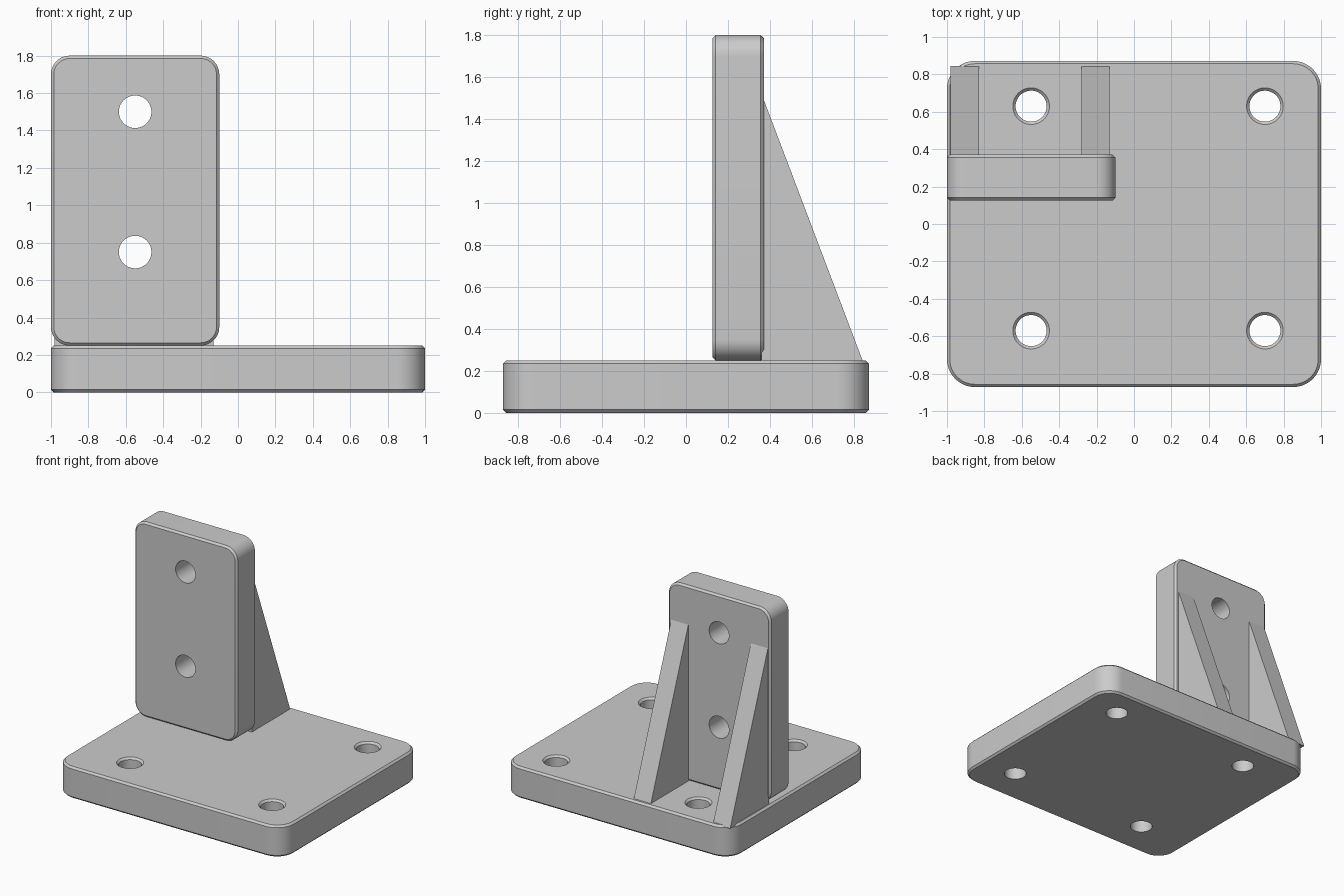
import bpy, bmesh, math
from mathutils import Matrix, Vector

if "Cube" in bpy.data.objects:
    bpy.data.objects.remove(bpy.data.objects["Cube"], do_unlink=True)

grey = bpy.data.materials.new("plain_grey")
grey.use_nodes = True
colour = (0.6, 0.6, 0.6, 1)
grey.diffuse_color = colour
grey.node_tree.nodes["Principled BSDF"].inputs["Base Color"].default_value = colour

UPRIGHT = Matrix.Rotation(math.radians(90), 4, "X")  # plate lying flat -> facing front


def loft(name, rings, matrix=Matrix.Identity(4)):
    """Closed solid through matching rings of points, capped at both ends."""
    bm = bmesh.new()
    loops = [[bm.verts.new(p) for p in ring] for ring in rings]
    for a, b in zip(loops, loops[1:]):
        for i in range(len(a)):
            j = (i + 1) % len(a)
            bm.faces.new((a[i], a[j], b[j], b[i]))
    bm.faces.new(loops[0][::-1])
    bm.faces.new(loops[-1])
    bmesh.ops.recalc_face_normals(bm, faces=bm.faces)
    mesh = bpy.data.meshes.new(name)
    bm.to_mesh(mesh)
    bm.free()
    mesh.transform(matrix)
    mesh.materials.append(grey)
    obj = bpy.data.objects.new(name, mesh)
    bpy.context.collection.objects.link(obj)
    return obj


def rounded_ring(w, d, r, z, steps=12):
    pts = []
    for k, (sx, sy) in enumerate([(1, 1), (-1, 1), (-1, -1), (1, -1)]):
        for s in range(steps + 1):
            a = math.pi / 2 * (k + s / steps)
            pts.append((sx * (w / 2 - r) + r * math.cos(a),
                        sy * (d / 2 - r) + r * math.sin(a), z))
    return pts


def plate(name, w, d, h, r, c, matrix):
    """Rounded plate with chamfered rims, centred on its own middle."""
    return loft(name, [rounded_ring(w - 2 * i, d - 2 * i, r - i, z) for i, z in
                       ((c, -h / 2), (0, c - h / 2), (0, h / 2 - c), (c, h / 2))], matrix)


def drill(obj, profile, matrix, n=48):
    """Cut a round hole whose (radius, height) profile runs along local z."""
    rings = [[(r * math.cos(math.tau * i / n), r * math.sin(math.tau * i / n), z)
              for i in range(n)] for r, z in profile]
    cutter = loft("hole_cutter", rings, matrix)
    cutter.hide_render = True
    mod = obj.modifiers.new("hole", "BOOLEAN")
    mod.operation, mod.solver, mod.object = "DIFFERENCE", "EXACT", cutter
    bpy.context.view_layer.objects.active = obj
    bpy.ops.object.modifier_apply(modifier=mod.name)
    bpy.data.objects.remove(cutter, do_unlink=True)


def smooth(obj):
    bpy.ops.object.select_all(action="DESELECT")
    obj.select_set(True)
    bpy.context.view_layer.objects.active = obj
    bpy.ops.object.shade_smooth_by_angle(angle=math.radians(30))


# Base plate with four countersunk bolt holes
base = plate("base_plate", 2, 1.744, 0.25, 0.15, 0.015,
             Matrix.Translation((0, 0, 0.125)))
for x in (-0.55, 0.7):
    for y in (-0.57, 0.63):
        drill(base, [(0.083, -0.1), (0.083, 0.235), (0.098, 0.25), (0.098, 0.3)],
              Matrix.Translation((x, y, 0)))
smooth(base)

# Upright plate with two through holes
upright = plate("upright_plate", 0.9, 1.55, 0.245, 0.1, 0.015,
                Matrix.Translation((-0.55, 0.248, 1.025)) @ UPRIGHT)
for z in (0.75, 1.5):
    drill(upright, [(0.087, -0.3), (0.087, 0.3)],
          Matrix.Translation((-0.55, 0.248, z)) @ UPRIGHT)
smooth(upright)

# Triangular gussets bracing the upright from behind
triangle = [(0.36, 0.24), (0.845, 0.24), (0.36, 1.52)]
for side, x in (("right", -0.905), ("left", -0.205)):
    loft(side + "_gusset", [[Vector((x + s * 0.075, y, z)) for y, z in triangle]
                            for s in (-1, 1)])
